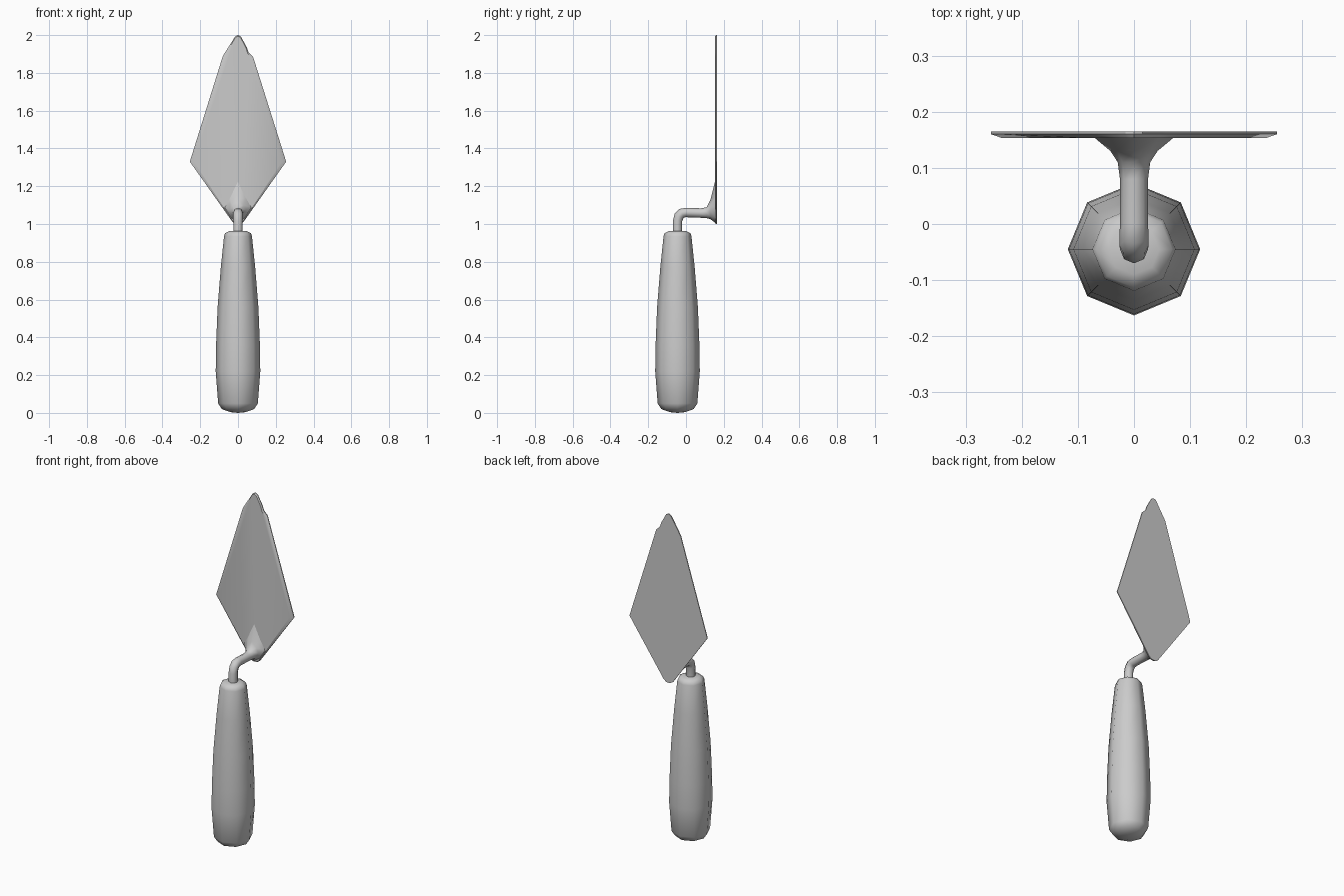
import bpy, bmesh, math
from mathutils import Vector

if "Cube" in bpy.data.objects:
    bpy.data.objects.remove(bpy.data.objects["Cube"])


def loft(name, rings, angle):
    """Skin a stack of equal-length rings, cap both ends, shade smooth."""
    bm = bmesh.new()
    loops = [[bm.verts.new(p) for p in ring] for ring in rings]
    n = len(loops[0])
    for a, b in zip(loops, loops[1:]):
        for i in range(n):
            j = (i + 1) % n
            bm.faces.new((a[i], a[j], b[j], b[i]))
    bm.faces.new(loops[0][::-1])
    bm.faces.new(loops[-1])
    bmesh.ops.remove_doubles(bm, verts=bm.verts, dist=1e-5)
    bmesh.ops.recalc_face_normals(bm, faces=bm.faces)
    me = bpy.data.meshes.new(name)
    bm.to_mesh(me)
    bm.free()
    ob = bpy.data.objects.new(name, me)
    bpy.context.collection.objects.link(ob)
    bpy.ops.object.select_all(action='DESELECT')
    ob.select_set(True)
    bpy.context.view_layer.objects.active = ob
    bpy.ops.object.shade_smooth_by_angle(angle=math.radians(angle))
    return ob


def ring(y, z, r, tilt=0.0, sides=8):
    """Ring around (0, y, z); tilt 0 faces up, tilt 90 faces +y."""
    t = math.radians(tilt)
    v = Vector((0, math.cos(t), -math.sin(t)))
    return [Vector((0, y, z)) + Vector((r * math.cos(a), 0, 0)) + v * r * math.sin(a)
            for a in (2 * math.pi * i / sides for i in range(sides))]


# Eight-sided handle
HY = -0.045
profile = [(0.04, 0.004), (0.085, 0.02), (0.105, 0.05), (0.118, 0.22), (0.116, 0.36),
           (0.108, 0.56), (0.091, 0.77), (0.074, 0.935), (0.068, 0.952), (0.045, 0.963)]
rings = [[Vector((0, HY, 0))] * 8] + [ring(HY, z, r) for r, z in profile]
loft("handle", rings, 60)

# Bent neck flaring into a kite-shaped foot on the blade
path = [(HY, 0.94, 0.025, 0), (HY, 1.015, 0.025, 0), (-0.037, 1.042, 0.026, 30),
        (-0.022, 1.057, 0.026, 60), (0.0, 1.061, 0.025, 90), (0.08, 1.058, 0.025, 90),
        (0.11, 1.06, 0.029, 90)]
rings = [ring(*p) for p in path]
rings.append([Vector((x, 0.13, z)) for x, z in
              [(0.042, 1.073), (0.025, 1.04), (0, 1.025), (-0.025, 1.04),
               (-0.042, 1.073), (-0.03, 1.10), (0, 1.13), (0.03, 1.10)]])
rings.append([Vector((x, 0.156, z)) for x, z in
              [(0.073, 1.09), (0.04, 1.035), (0, 1.005), (-0.04, 1.035),
               (-0.073, 1.09), (-0.045, 1.14), (0, 1.235), (0.045, 1.14)]])
loft("neck", rings, 60)

# Pointed blade with a worn nick near the tip and a bevelled front rim
outline = [(0.012, 1.0), (0.03, 1.012), (0.255, 1.33), (0.08, 1.885), (0.055, 1.91),
           (0.047, 1.935), (0.015, 1.993), (0.0, 2.0), (-0.015, 1.993), (-0.08, 1.89),
           (-0.255, 1.33), (-0.03, 1.012), (-0.012, 1.0)]


def blade_ring(y, sx, sz):
    return [Vector((x * sx, y, 1.4 + (z - 1.4) * sz)) for x, z in outline]


loft("blade", [blade_ring(0.153, 0.92, 0.99), blade_ring(0.160, 1, 1),
               blade_ring(0.165, 1, 1)], 30)
